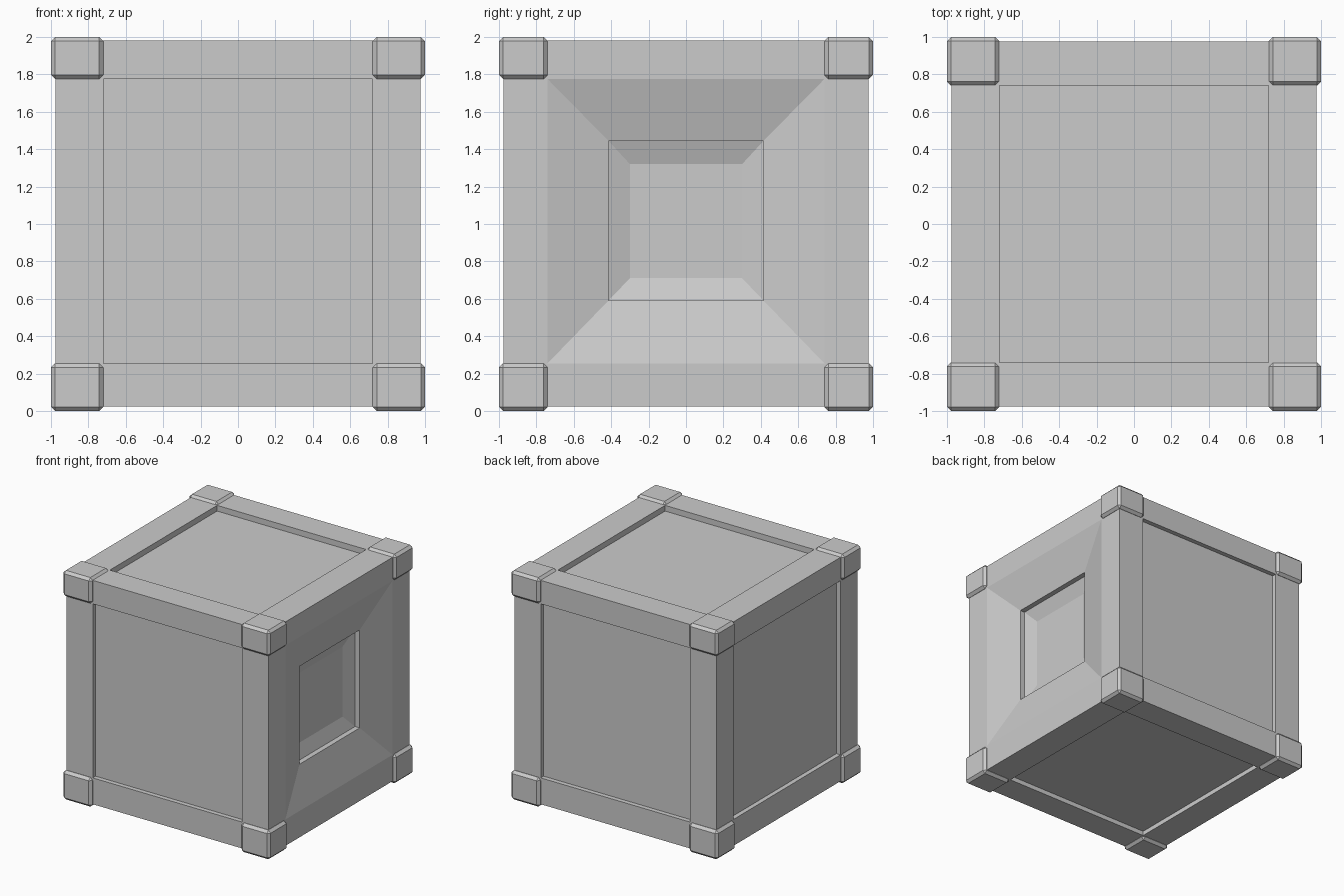
import bpy, bmesh
from mathutils import Vector

if "Cube" in bpy.data.objects:
    bpy.data.objects.remove(bpy.data.objects["Cube"])

OUT = 0.975                                  # frame outer half width
Z = {"out": (0.025, 1.98), "in": (0.255, 1.775)}
X_IN, Y_IN = 0.72, 0.74                      # inner frame edges


def add_object(name, bm):
    mesh = bpy.data.meshes.new(name)
    bm.to_mesh(mesh)
    bm.free()
    obj = bpy.data.objects.new(name, mesh)
    bpy.context.collection.objects.link(obj)
    return obj


def side(bm, axis, loops):
    """Stack of nested rectangles (level, u range, v range), bridged and capped."""
    rings = []
    for level, (u0, u1), (v0, v1) in loops:
        ring = []
        for u, v in ((u0, v0), (u1, v0), (u1, v1), (u0, v1)):
            co = [u, v]
            co.insert(axis, level)
            ring.append(bm.verts.new(Vector(co)))
        rings.append(ring)
    for a, b in zip(rings, rings[1:]):
        for i in range(4):
            j = (i + 1) % 4
            bm.faces.new((a[i], a[j], b[j], b[i]))
    bm.faces.new(rings[-1])


# Crate body: frame with recessed panels, funnel opening on the right side
bm = bmesh.new()
full, xin, yin = (-OUT, OUT), (-X_IN, X_IN), (-Y_IN, Y_IN)
zo, zi = Z["out"], Z["in"]
d = 0.04
for s in (-1, 1):
    lvl, deep = s * OUT, s * (OUT - d)
    side(bm, 1, [(lvl, full, zo), (lvl, xin, zi), (deep, xin, zi)])
for lvl, deep in ((zo[0], zo[0] + d), (zo[1], zo[1] - 0.05)):
    side(bm, 2, [(lvl, full, full), (lvl, xin, yin), (deep, xin, yin)])
side(bm, 0, [(-OUT, full, zo), (-OUT, yin, zi), (-OUT + d, yin, zi)])
hole, hole_z = (-0.415, 0.415), (0.59, 1.445)
side(bm, 0, [(OUT, full, zo), (OUT, yin, zi), (0.885, hole, hole_z),
             (0.84, hole, hole_z), (0.80, (-0.3, 0.3), (0.71, 1.32))])
bmesh.ops.remove_doubles(bm, verts=bm.verts, dist=1e-4)
bmesh.ops.recalc_face_normals(bm, faces=bm.faces)
add_object("crate_body", bm)


# Chamfered corner caps, mirrored to all four corners
def corner_caps(name, z0, z1):
    bm = bmesh.new()
    bmesh.ops.create_cube(bm, size=1)
    lo, hi = Vector((X_IN, Y_IN, z0)), Vector((1, 1, z1))
    for v in bm.verts:
        v.co = (lo + hi) / 2 + v.co * (hi - lo)
    bmesh.ops.bevel(bm, geom=bm.edges[:], offset=0.022, segments=1,
                    affect='EDGES', profile=0.5)
    obj = add_object(name, bm)
    mod = obj.modifiers.new("mirror", 'MIRROR')
    mod.use_axis = (True, True, False)


corner_caps("lower_corner_caps", 0, zi[0])
corner_caps("upper_corner_caps", zi[1], 2)
